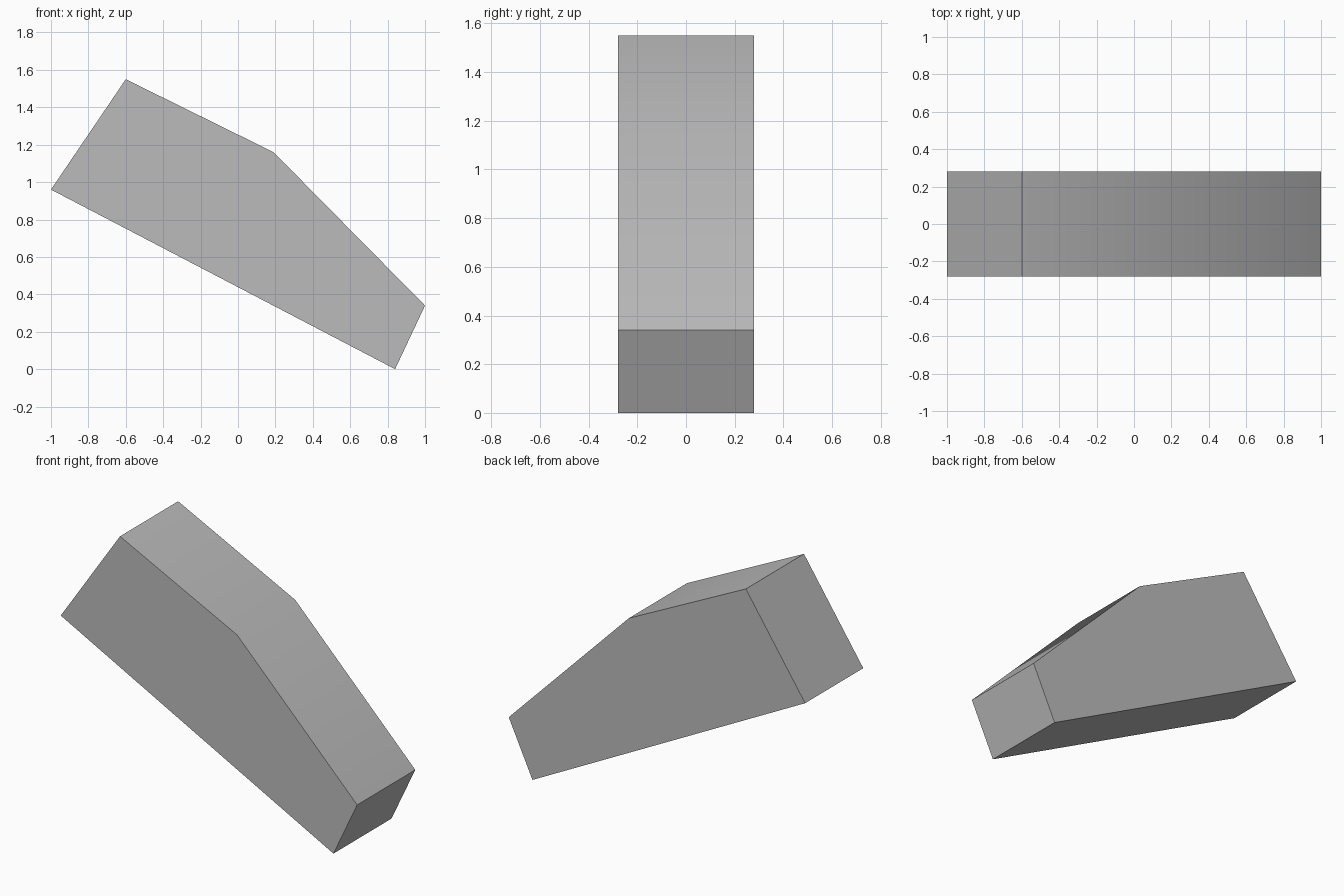
import bpy
import bmesh

cube = bpy.data.objects.get("Cube")
if cube:
    bpy.data.objects.remove(cube, do_unlink=True)

HALF_WIDTH = 0.28

# Plain grey finish
grey = bpy.data.materials.new("plain grey")
grey.use_nodes = True
colour = (0.5, 0.5, 0.5, 1)
grey.diffuse_color = colour
grey.node_tree.nodes["Principled BSDF"].inputs["Base Color"].default_value = colour

# Side profile (x, z) of the tapered wedge
profile = [(-1, 0.96), (0.84, 0), (1, 0.34), (0.19, 1.16), (-0.6, 1.55)]

# Extrude the profile across the width
bm = bmesh.new()
side = bm.faces.new([bm.verts.new((x, -HALF_WIDTH, z)) for x, z in profile])
swept = bmesh.ops.extrude_face_region(bm, geom=[side], use_keep_orig=True)
moved = [v for v in swept["geom"] if isinstance(v, bmesh.types.BMVert)]
bmesh.ops.translate(bm, verts=moved, vec=(0, 2 * HALF_WIDTH, 0))
bmesh.ops.recalc_face_normals(bm, faces=bm.faces)

mesh = bpy.data.meshes.new("tapered_wedge")
bm.to_mesh(mesh)
bm.free()
mesh.materials.append(grey)
wedge = bpy.data.objects.new("tapered_wedge", mesh)
bpy.context.collection.objects.link(wedge)

# Soft bend along the top, sharp edges elsewhere
bpy.ops.object.select_all(action="DESELECT")
wedge.select_set(True)
bpy.context.view_layer.objects.active = wedge
bpy.ops.object.shade_smooth_by_angle(angle=0.52)
